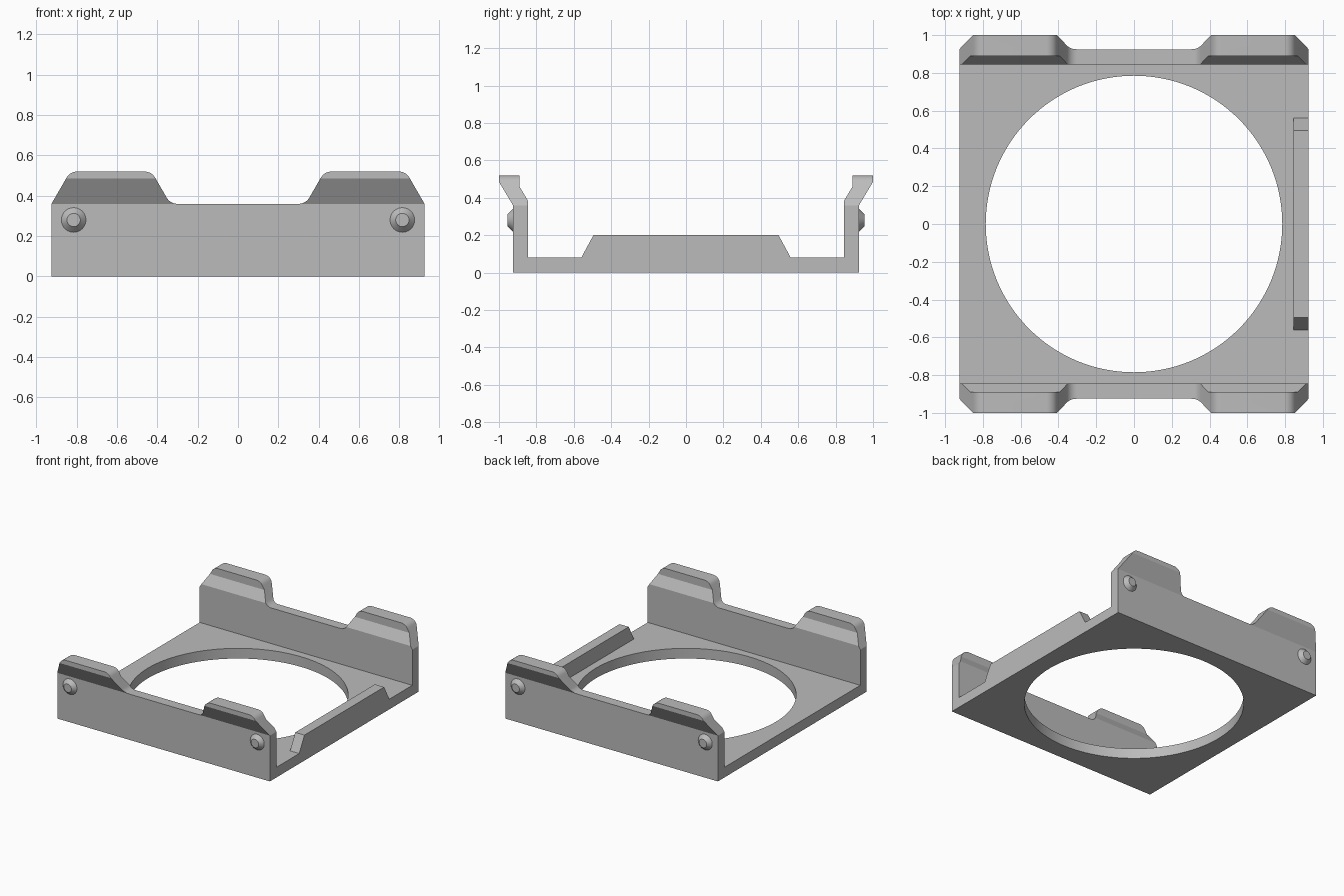
import bpy
import bmesh
import math
from mathutils import Vector, Matrix

cube = bpy.data.objects.get("Cube")
if cube:
    bpy.data.objects.remove(cube, do_unlink=True)

HALF = 0.925      # half width of the square base
FLOOR = 0.08      # base plate thickness

grey = bpy.data.materials.new("mid_grey")
grey.use_nodes = True
grey.diffuse_color = (0.5, 0.5, 0.5, 1)
grey.node_tree.nodes["Principled BSDF"].inputs["Base Color"].default_value = (0.5, 0.5, 0.5, 1)


def add_object(name, bm):
    bmesh.ops.recalc_face_normals(bm, faces=bm.faces)
    mesh = bpy.data.meshes.new(name)
    bm.to_mesh(mesh)
    bm.free()
    mesh.materials.append(grey)
    obj = bpy.data.objects.new(name, mesh)
    bpy.context.collection.objects.link(obj)
    return obj


def prism(name, points, axis, start, end):
    """Extrude a (side, height) outline along x or y."""
    bm = bmesh.new()
    place = (lambda u, v: (start, u, v)) if axis == "x" else (lambda u, v: (u, start, v))
    face = bm.faces.new([bm.verts.new(place(u, v)) for u, v in points])
    made = bmesh.ops.extrude_face_region(bm, geom=[face])["geom"]
    step = (end - start, 0, 0) if axis == "x" else (0, end - start, 0)
    bmesh.ops.translate(bm, vec=step, verts=[g for g in made if isinstance(g, bmesh.types.BMVert)])
    return add_object(name, bm)


def fillet(before, corner, after, radius=0.06, steps=8):
    """Arc points that round off a corner."""
    b, c, a = Vector(before), Vector(corner), Vector(after)
    d1, d2 = (b - c).normalized(), (a - c).normalized()
    half = d1.angle(d2) / 2
    centre = c + (d1 + d2).normalized() * radius / math.sin(half)
    s = c + d1 * radius / math.tan(half) - centre
    e = c + d2 * radius / math.tan(half) - centre
    sweep = s.angle_signed(e)
    return [tuple(centre + Matrix.Rotation(-sweep * i / steps, 2) @ s) for i in range(steps + 1)]


def mirrored(points):
    return points + [(-u, v) for u, v in reversed(points)]


def combine(target, other, operation):
    mod = target.modifiers.new(operation.lower(), "BOOLEAN")
    mod.operation = operation
    mod.solver = "EXACT"
    mod.object = other
    graph = bpy.context.evaluated_depsgraph_get()
    result = bpy.data.meshes.new_from_object(target.evaluated_get(graph))
    target.modifiers.clear()
    target.data = result
    bpy.data.objects.remove(other, do_unlink=True)


# Base and both flared walls as one U-shaped section
section = [(HALF, 0), (HALF, 0.36), (1, 0.485), (1, 0.52), (0.89, 0.52),
           (0.89, 0.46), (0.845, 0.385), (0.845, FLOOR)]
frame = prism("frame", mirrored(section), "x", -HALF, HALF)

# Wall outline: two raised tabs with rounded corners on each wall
low, high = 0.36, 0.52
run = (high - low) / math.tan(math.radians(60))
foot, outer_end = (0.336, low), (HALF + run, 2 * low - high)
tab_in, tab_out = (foot[0] + run, high), (HALF - run, high)
outline = [(outer_end[0], -0.1), outer_end]
outline += fillet(outer_end, tab_out, tab_in)
outline += fillet(tab_out, tab_in, foot)
outline += fillet(tab_in, foot, (0, low))
combine(frame, prism("outline_cutter", mirrored(outline), "y", -1.2, 1.2), "INTERSECT")

# Side rail on the left edge
rail = [(0.495, 0.2), (0.56, FLOOR), (0.56, 0.03)]
combine(frame, prism("side_rail", mirrored(rail), "x", 0.845, HALF), "UNION")

# Large round opening
bm = bmesh.new()
bmesh.ops.create_cone(bm, cap_ends=True, segments=128, radius1=0.785, radius2=0.785, depth=1)
combine(frame, add_object("opening_cutter", bm), "DIFFERENCE")

# Tapered studs on the outside of both walls
parts = [frame]
for side, facing in (("front", -1), ("back", 1)):
    for hand, sx in (("left", 1), ("right", -1)):
        bm = bmesh.new()
        bmesh.ops.create_cone(bm, cap_ends=True, segments=48, radius1=0.062, radius2=0.033, depth=0.03)
        bmesh.ops.rotate(bm, verts=bm.verts, matrix=Matrix.Rotation(-facing * math.pi / 2, 3, "X"))
        bmesh.ops.translate(bm, verts=bm.verts, vec=(sx * 0.815, facing * (HALF + 0.014), 0.28))
        parts.append(add_object(f"{side}_{hand}_stud", bm))

# Smooth the curves, keep the edges sharp
bpy.ops.object.select_all(action="DESELECT")
for part in parts:
    part.select_set(True)
bpy.context.view_layer.objects.active = frame
bpy.ops.object.shade_smooth_by_angle(angle=math.radians(20))
